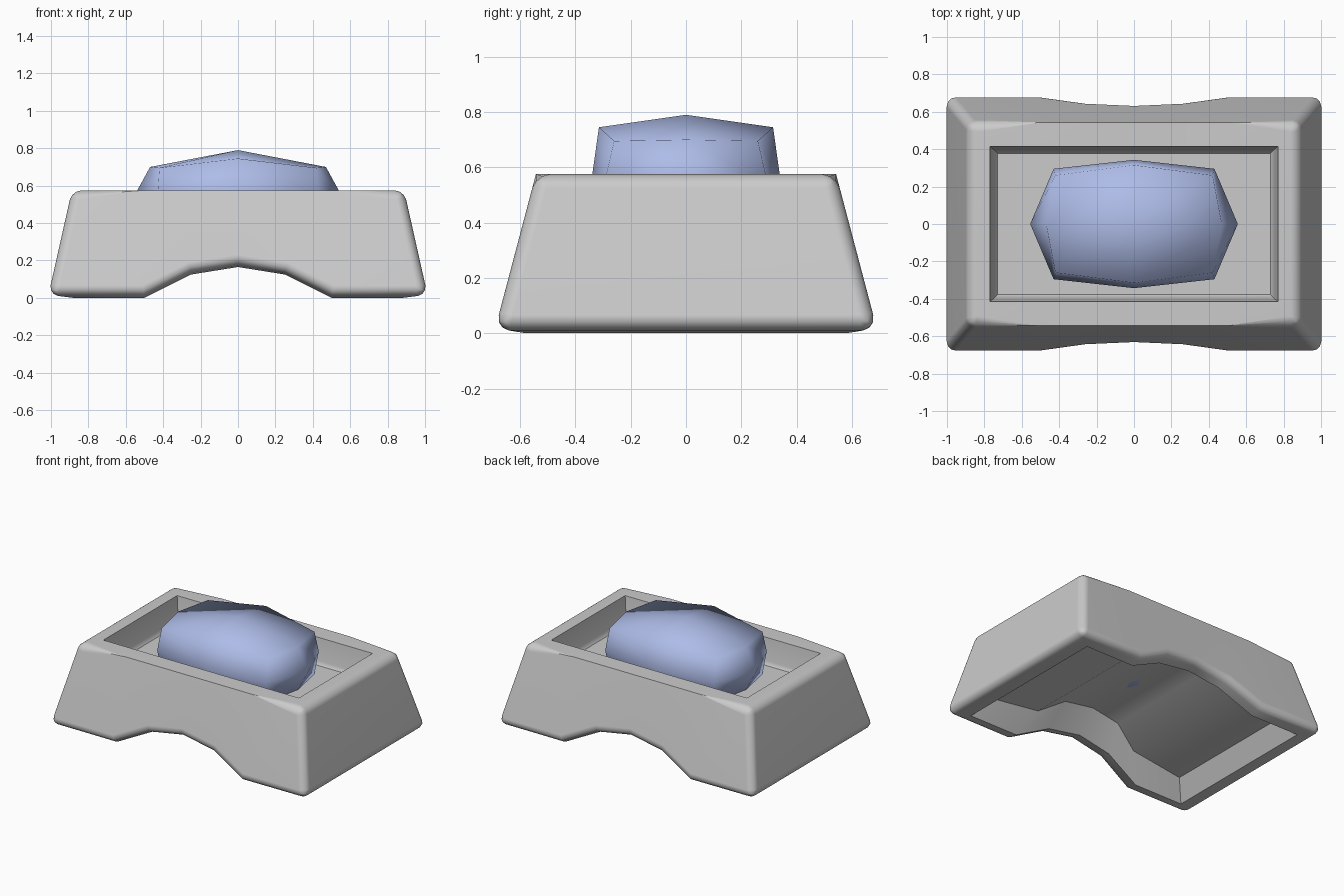
import bpy, bmesh

if "Cube" in bpy.data.objects:
    bpy.data.objects.remove(bpy.data.objects["Cube"])

# Arch profile columns: (x, z lift)
OUTER = [(-0.5, 0), (-0.25, 0.125), (0, 0.165), (0.25, 0.125), (0.5, 0)]
INNER = [(-0.4, 0.04), (-0.22, 0.153), (0, 0.18), (0.22, 0.153), (0.4, 0.04)]
FLAT = [(x, 0) for x, _ in OUTER]


def finish(name, bm, angle, color=None):
    bmesh.ops.recalc_face_normals(bm, faces=bm.faces)
    mesh = bpy.data.meshes.new(name)
    bm.to_mesh(mesh)
    bm.free()
    ob = bpy.data.objects.new(name, mesh)
    bpy.context.collection.objects.link(ob)
    if color:
        mat = bpy.data.materials.new(name + "_colour")
        mat.diffuse_color = color
        mat.use_nodes = True
        mat.node_tree.nodes["Principled BSDF"].inputs["Base Color"].default_value = mat.diffuse_color
        mesh.materials.append(mat)
    bpy.ops.object.select_all(action='DESELECT')
    ob.select_set(True)
    bpy.context.view_layer.objects.active = ob
    bpy.ops.object.shade_smooth_by_angle(angle=angle)
    return ob


# Dish: rectangular rings running from the arched underside, round the outside, into the tray
bm = bmesh.new()


def ring(x, y, z, arch, taper=0.0):
    pts = [(-x, 0)] + arch + [(x, 0)]
    front = [bm.verts.new((c, -y + taper * l, z + l)) for c, l in pts]
    back = [bm.verts.new((c, y - taper * l, z + l)) for c, l in pts]
    return front + back[::-1]


rings = [ring(*r) for r in (
    (0.80, 0.50, 0.13, INNER, 0.5),      # recessed underside
    (0.88, 0.58, 0.0, OUTER, 0.24),      # foot lip
    (1.013, 0.69, 0.018, OUTER, 0.28),   # outer bottom edge
    (0.888, 0.543, 0.575, FLAT),         # outer top edge
    (0.77, 0.415, 0.575, FLAT),          # tray rim
    (0.75, 0.398, 0.42, FLAT),           # tray wall
    (0.73, 0.378, 0.395, FLAT),          # tray floor
)]
n = len(rings[0])
for a, b in zip(rings, rings[1:]):
    for i in range(n):
        j = (i + 1) % n
        bm.faces.new((a[i], a[j], b[j], b[i]))
for r in (rings[0], rings[-1]):
    for i in range(6):
        bm.faces.new((r[i], r[i + 1], r[n - 2 - i], r[n - 1 - i]))

# Rounded outer edges
soft = [bm.edges.get((r[i], r[(i + 1) % n])) for r in rings[2:4] for i in range(n)]
soft += [bm.edges.get((rings[2][i], rings[3][i])) for i in (0, 6, 7, 13)]
bmesh.ops.bevel(bm, geom=soft, offset=0.05, segments=3, profile=0.5, affect='EDGES')
dish = finish("soap_dish", bm, 0.65)
normals = dish.modifiers.new("flat_sides", 'WEIGHTED_NORMAL')
normals.keep_sharp = True

# Soap: a once-subdivided block with bulging faces
bm = bmesh.new()
bmesh.ops.create_cube(bm, size=2)
bmesh.ops.subdivide_edges(bm, edges=bm.edges[:], cuts=1, use_grid_fill=True)
for v in bm.verts:
    x, y, z = (round(c) for c in v.co)
    ex = {(0, 0): 0.555, (0, 1): 0.47, (1, 0): 0.43, (1, 1): 0.42}[abs(y), abs(z)]
    ey = {(0, 0): 0.343, (0, 1): 0.315, (1, 0): 0.295, (1, 1): 0.26}[abs(x), abs(z)]
    ez = {(0, 0): 0.245, (0, 1): 0.20, (1, 0): 0.155, (1, 1): 0.15}[abs(x), abs(y)]
    v.co = (x * ex, y * ey, 0.545 + z * ez)
finish("soap_bar", bm, 1.5, (0.42, 0.5, 0.8, 1))
